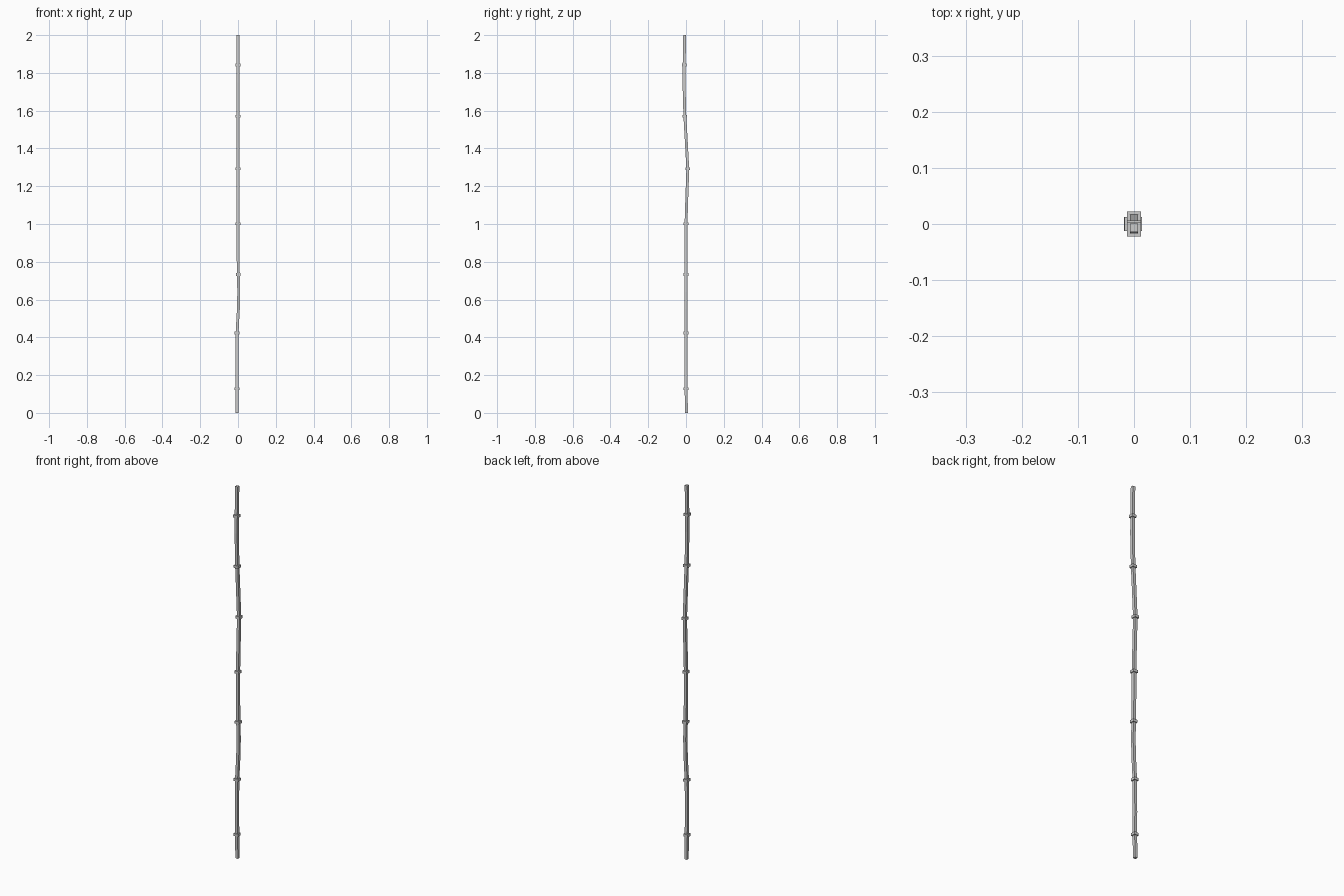
import bpy, bmesh

if "Cube" in bpy.data.objects:
    bpy.data.objects.remove(bpy.data.objects["Cube"])

HALF = 0.0075
# Centre line of the cane: (x, y, z)
PATH = [(-0.005, 0.003, 0), (-0.005, 0, 0.13), (-0.006, 0, 0.25), (-0.005, 0, 0.42),
        (0.002, 0, 0.55), (0.004, 0, 0.64), (0.002, 0, 0.73), (0, 0, 0.86), (0, 0, 1.0),
        (0, 0.004, 1.13), (0, 0.0095, 1.29), (0, 0.002, 1.43), (0, -0.006, 1.57),
        (0, -0.011, 1.75), (0, -0.010, 1.84), (0, -0.007, 2.0)]


def loft(name, rings):
    """Skin square rings (x, y, z, half width) with capped ends."""
    bm = bmesh.new()
    loops = [[bm.verts.new((x + sx * h, y + sy * h, z))
              for sx, sy in ((-1, -1), (1, -1), (1, 1), (-1, 1))] for x, y, z, h in rings]
    for a, b in zip(loops, loops[1:]):
        for i in range(4):
            j = (i + 1) % 4
            bm.faces.new((a[i], a[j], b[j], b[i]))
    bm.faces.new(loops[0][::-1])
    bm.faces.new(loops[-1])
    mesh = bpy.data.meshes.new(name)
    bm.to_mesh(mesh)
    bm.free()
    ob = bpy.data.objects.new(name, mesh)
    bpy.context.collection.objects.link(ob)


def centre(z):
    for a, b in zip(PATH, PATH[1:]):
        if a[2] <= z <= b[2]:
            t = (z - a[2]) / (b[2] - a[2])
            return a[0] + t * (b[0] - a[0]), a[1] + t * (b[1] - a[1])


# Bent square cane
loft("cane", [(*p, HALF) for p in PATH])

# Raised joints
for i, z in enumerate((0.128, 0.423, 0.733, 1.002, 1.292, 1.57, 1.842)):
    x, y = centre(z)
    loft(f"joint_{i + 1}", [(x, y, z - 0.007, 0.0125), (x, y, z + 0.007, 0.0125)])
